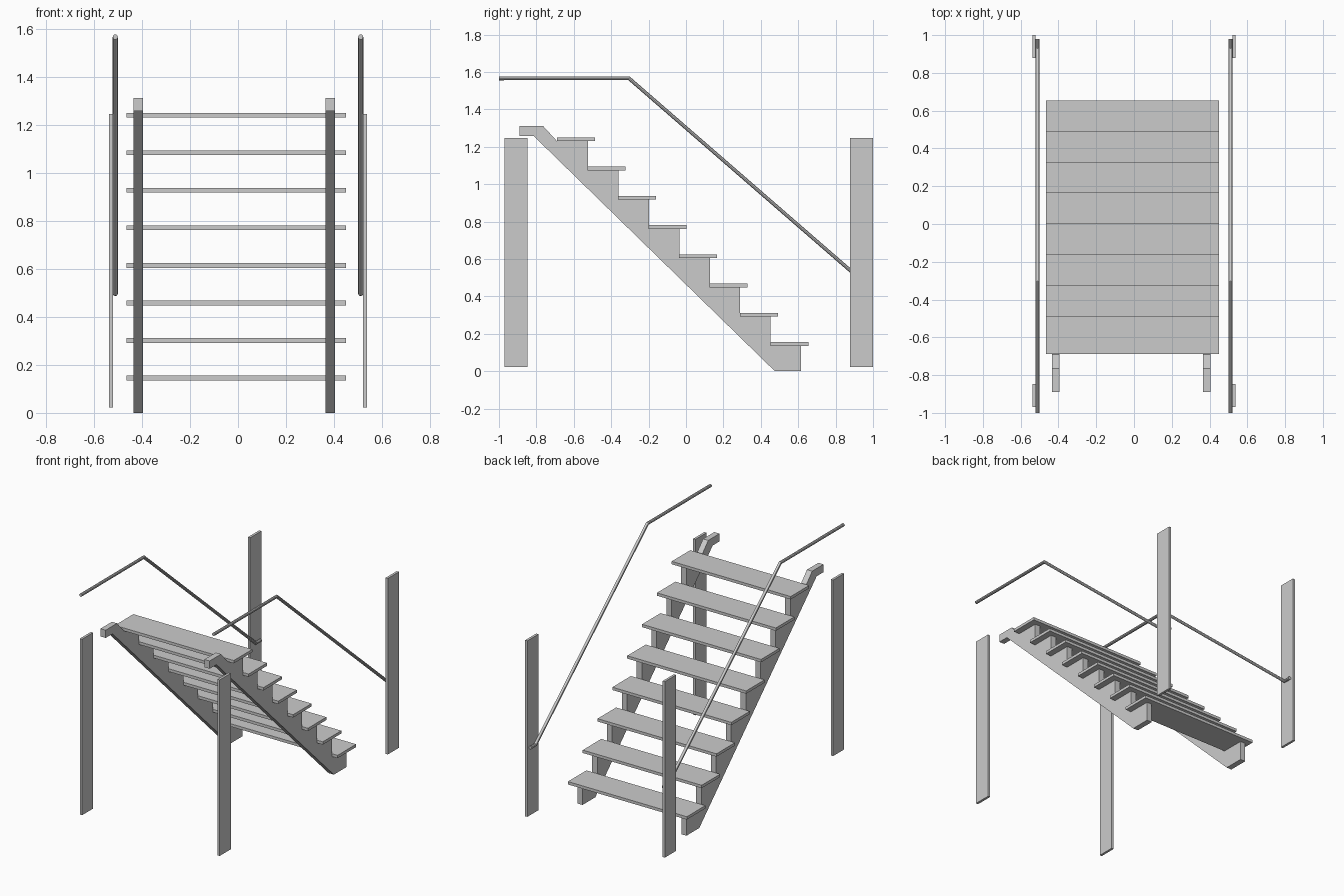
import bpy, bmesh

if "Cube" in bpy.data.objects:
    bpy.data.objects.remove(bpy.data.objects["Cube"])

STEPS, RUN, RISE = 8, 0.163, 0.1565


def add_mesh(name, bm):
    bmesh.ops.recalc_face_normals(bm, faces=bm.faces)
    me = bpy.data.meshes.new(name)
    bm.to_mesh(me)
    bm.free()
    ob = bpy.data.objects.new(name, me)
    bpy.context.collection.objects.link(ob)
    return ob


def extrude_profile(name, pts, x0, x1):
    """Extrude a (y, z) outline along x."""
    bm = bmesh.new()
    face = bm.faces.new([bm.verts.new((x0, y, z)) for y, z in pts])
    ext = bmesh.ops.extrude_face_region(bm, geom=[face])
    verts = [v for v in ext["geom"] if isinstance(v, bmesh.types.BMVert)]
    bmesh.ops.translate(bm, verts=verts, vec=(x1 - x0, 0, 0))
    return add_mesh(name, bm)


def box(name, x0, x1, y0, y1, z0, z1):
    return extrude_profile(name, [(y0, z0), (y1, z0), (y1, z1), (y0, z1)], x0, x1)


# treads
for i in range(STEPS):
    front = 0.655 - RUN * i
    top = 0.155 + RISE * i
    box(f"tread_{i + 1}", -0.465, 0.45, front - 0.203, front, top - 0.02, top)

# sawtooth stringers, with a hooked landing end at the top
outline = [(0.475, 0.0)]
for i in range(STEPS):
    y = 0.616 - RUN * i
    outline += [(y, 0.0 if i == 0 else 0.135 + RISE * (i - 1)), (y, 0.135 + RISE * i)]
outline += [(-0.69, 0.135 + RISE * 7), (-0.765, 1.312), (-0.89, 1.312),
            (-0.89, 1.258), (-0.815, 1.258)]
for side, x in (("left", -0.415), ("right", 0.385)):
    extrude_profile(f"stringer_{side}", outline, x - 0.02, x + 0.02)

for side, s in (("left", -1), ("right", 1)):
    # flat posts
    for end, y0, y1 in (("upper", -0.97, -0.848), ("lower", 0.878, 1.0)):
        box(f"post_{end}_{side}", *sorted((s * 0.521, s * 0.538)), y0, y1, 0.022, 1.246)

    # round handrails
    cu = bpy.data.curves.new(f"handrail_{side}", "CURVE")
    cu.dimensions = "3D"
    cu.bevel_depth = 0.011
    cu.bevel_resolution = 3
    cu.use_fill_caps = True
    path = [(-1.0, 1.566), (-0.305, 1.566), (0.925, 0.498), (0.98, 0.498)]
    sp = cu.splines.new("POLY")
    sp.points.add(len(path) - 1)
    for p, (y, z) in zip(sp.points, path):
        p.co = (s * 0.511, y, z, 1)
    rail = bpy.data.objects.new(f"handrail_{side}", cu)
    bpy.context.collection.objects.link(rail)
    bpy.ops.object.select_all(action="DESELECT")
    rail.select_set(True)
    bpy.context.view_layer.objects.active = rail
    bpy.ops.object.convert(target="MESH")
    bpy.ops.object.shade_smooth_by_angle()
